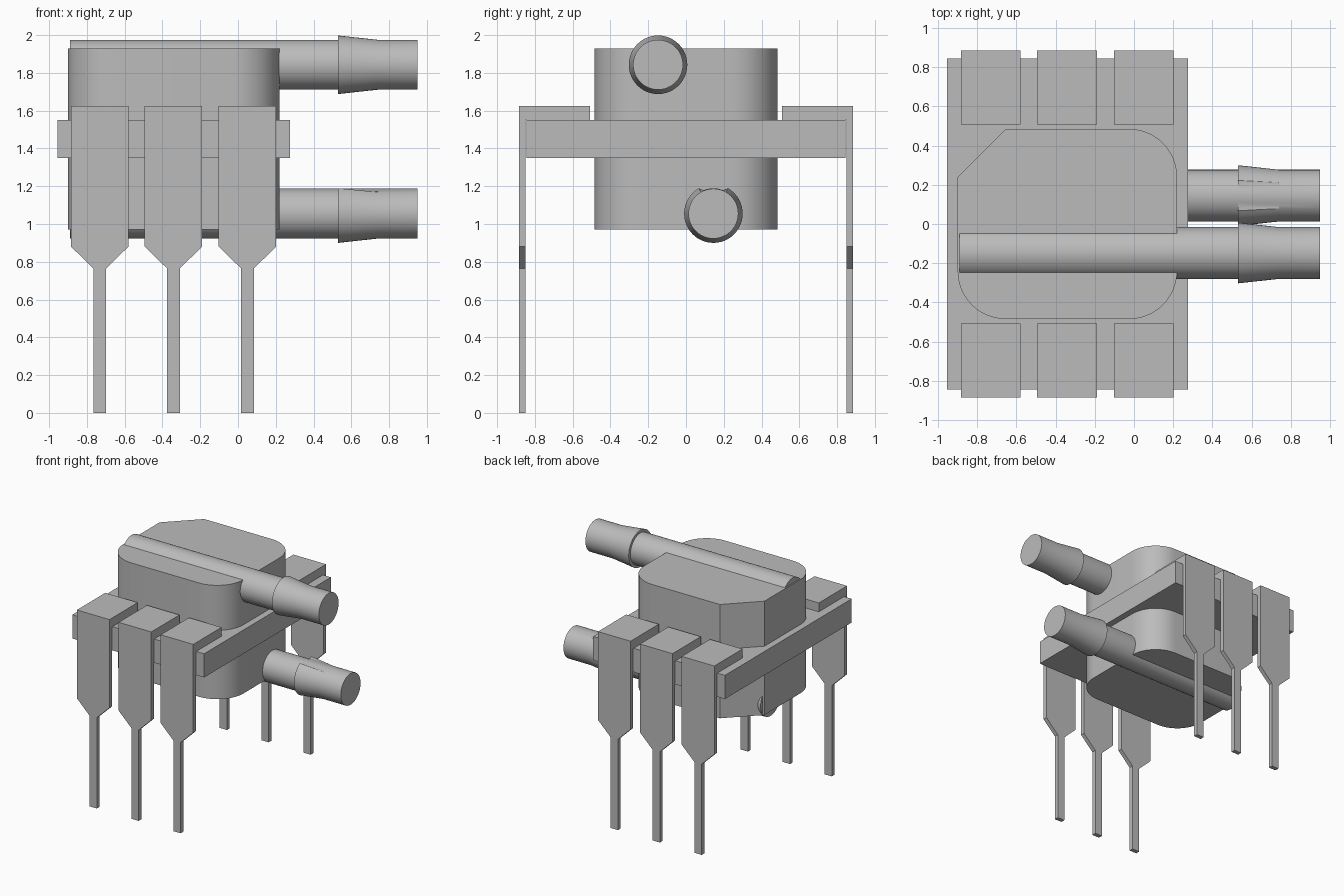
import bpy
import bmesh
from math import cos, sin, pi, radians
from mathutils import Vector

cube = bpy.data.objects.get("Cube")
if cube:
    bpy.data.objects.remove(cube, do_unlink=True)

GREY = (0.5, 0.5, 0.5, 1)
grey = bpy.data.materials.new("plain grey")
grey.use_nodes = True
grey.diffuse_color = GREY
grey.node_tree.nodes["Principled BSDF"].inputs["Base Color"].default_value = GREY


def finish(name, bm, smooth=False):
    bmesh.ops.recalc_face_normals(bm, faces=bm.faces)
    mesh = bpy.data.meshes.new(name)
    bm.to_mesh(mesh)
    bm.free()
    mesh.materials.append(grey)
    obj = bpy.data.objects.new(name, mesh)
    bpy.context.collection.objects.link(obj)
    if smooth:
        bpy.ops.object.select_all(action="DESELECT")
        obj.select_set(True)
        bpy.context.view_layer.objects.active = obj
        bpy.ops.object.shade_smooth_by_angle(angle=radians(30))
    return obj


def extrude_outline(bm, points, offset):
    """Closed prism from a flat outline."""
    base = bm.faces.new([bm.verts.new(p) for p in points])
    result = bmesh.ops.extrude_face_region(bm, geom=[base], use_keep_orig=True)
    moved = [v for v in result["geom"] if isinstance(v, bmesh.types.BMVert)]
    bmesh.ops.translate(bm, verts=moved, vec=offset)


def box(bm, low, high):
    (x0, y0, z0), (x1, y1, z1) = low, high
    outline = [(x0, y0, z0), (x1, y0, z0), (x1, y1, z0), (x0, y1, z0)]
    extrude_outline(bm, outline, (0, 0, z1 - z0))


# Mounting plate
bm = bmesh.new()
box(bm, (-0.955, -0.845, 1.35), (0.275, 0.845, 1.55))
finish("mounting_plate", bm)

# Housing: three rounded corners and one chamfered corner
LEFT, RIGHT, HALF, CORNER = -0.9, 0.22, 0.485, 0.245
bm = bmesh.new()
outline = []
for cx, cy, start in ((RIGHT - CORNER, HALF - CORNER, 0),
                      (LEFT + CORNER, HALF - CORNER, 90),
                      (LEFT + CORNER, CORNER - HALF, 180),
                      (RIGHT - CORNER, CORNER - HALF, 270)):
    steps = 1 if start == 90 else 12
    for i in range(steps + 1):
        a = radians(start + 90 * i / steps)
        outline.append((cx + CORNER * cos(a), cy + CORNER * sin(a), 0.97))
extrude_outline(bm, outline, (0, 0, 0.96))
finish("housing", bm, smooth=True)


# Pressure ports: long tubes with a tapered barb
def port(name, y, z, notched):
    sides, radius, barb = 48, 0.132, 0.155
    bm = bmesh.new()
    rings = []
    for x, r in ((-0.89, radius), (0.53, radius), (0.53, barb),
                 (0.74, radius), (0.95, radius)):
        ring = []
        for i in range(sides):
            a = 2 * pi * i / sides
            in_notch = notched and abs(a - pi / 2) < radians(28)
            rr = radius + 0.002 if in_notch and r == barb else r
            ring.append(bm.verts.new((x, y + rr * cos(a), z + rr * sin(a))))
        rings.append(ring)
    for a, b in zip(rings, rings[1:]):
        for i in range(sides):
            j = (i + 1) % sides
            bm.faces.new((a[i], a[j], b[j], b[i]))
    bm.faces.new(rings[0])
    bm.faces.new(rings[-1])
    finish(name, bm, smooth=True)


port("upper_port", -0.148, 1.843, False)
port("lower_port", 0.145, 1.055, True)

# Pins: a tab resting on the plate and a leg that narrows downwards
half_profile = [(0.152, 1.625), (0.152, 0.88), (0.034, 0.765), (0.034, 0)]
for side, side_name in ((-1, "front"), (1, "back")):
    for cx, place in ((-0.732, "right"), (-0.342, "middle"), (0.05, "left")):
        bm = bmesh.new()
        profile = half_profile + [(-x, z) for x, z in reversed(half_profile)]
        extrude_outline(bm, [(cx + x, side * 0.885, z) for x, z in profile],
                        (0, -side * 0.036, 0))
        ys = sorted((side * 0.508, side * 0.849))
        box(bm, (cx - 0.152, ys[0], 1.55), (cx + 0.152, ys[1], 1.625))
        # Weld the tab and leg where they meet
        bmesh.ops.remove_doubles(bm, verts=bm.verts, dist=0.0005)
        finish(f"{side_name}_{place}_pin", bm)
